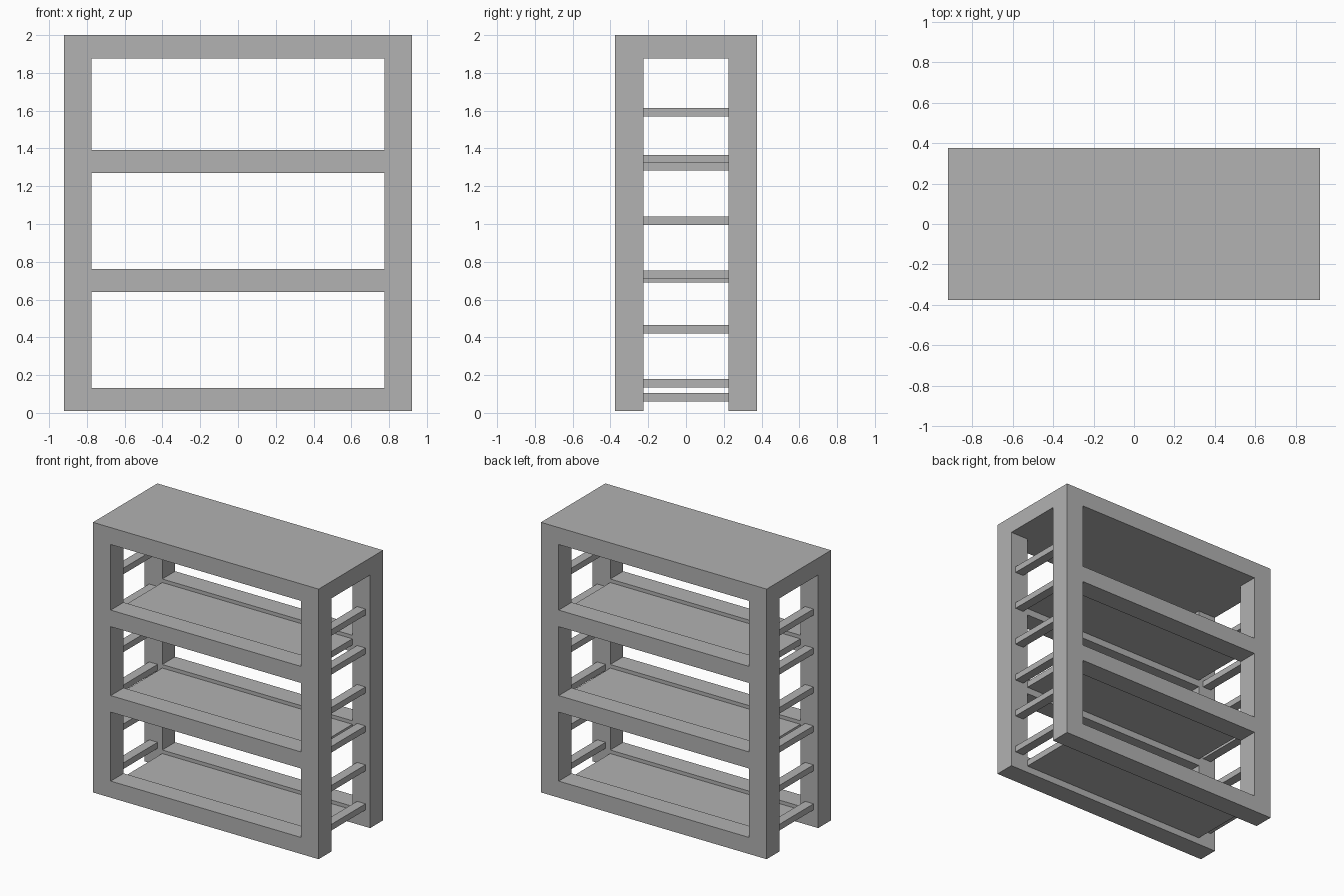
import bpy

cube = bpy.data.objects.get("Cube")
if cube:
    bpy.data.objects.remove(cube, do_unlink=True)

grey = bpy.data.materials.new("plain grey")
grey.use_nodes = True
grey.diffuse_color = (0.445, 0.445, 0.445, 1)
grey.node_tree.nodes["Principled BSDF"].inputs["Base Color"].default_value = (0.445, 0.445, 0.445, 1)


def box(name, x, y, z):
    """Box spanning the (low, high) pairs on each axis."""
    spans = (x, y, z)
    bpy.ops.mesh.primitive_cube_add(size=1, location=[(a + b) / 2 for a, b in spans])
    ob = bpy.context.object
    ob.name = name
    ob.scale = [b - a for a, b in spans]
    bpy.ops.object.transform_apply(location=False, rotation=False, scale=True)
    ob.data.materials.append(grey)
    return ob


def span(side, inner, outer):
    return tuple(sorted((side * inner, side * outer)))


OUT_X, IN_X = 0.92, 0.775      # outer and inner faces of the posts
OUT_Y, IN_Y = 0.375, 0.225
BASE, TOP, UNDER = 0.01, 2.0, 1.875
PITCH = 0.63                   # shelf spacing

# Solid top slab
box("top_slab", (-OUT_X, OUT_X), (-OUT_Y, OUT_Y), (UNDER, TOP))

# Corner posts
for sx, side in ((1, "left"), (-1, "right")):
    for sy, end in ((-1, "front"), (1, "back")):
        box(f"{end}_{side}_post", span(sx, IN_X, OUT_X), span(sy, IN_Y, OUT_Y), (BASE, UNDER))

# Shelves with front and back rails
for i in range(3):
    z = BASE + i * PITCH
    for sy, end in ((-1, "front"), (1, "back")):
        box(f"{end}_rail_{i + 1}", (-IN_X, IN_X), span(sy, IN_Y, OUT_Y), (z, z + 0.122))
    box(f"shelf_{i + 1}", (-IN_X, IN_X), (-IN_Y, IN_Y), (z + 0.05, z + 0.096))

# Slender side bars between the posts
for i in range(6):
    z = 0.134 + i * 0.287
    for sx, side in ((1, "left"), (-1, "right")):
        box(f"{side}_side_bar_{i + 1}", span(sx, 0.813, 0.882), (-IN_Y, IN_Y), (z, z + 0.045))
